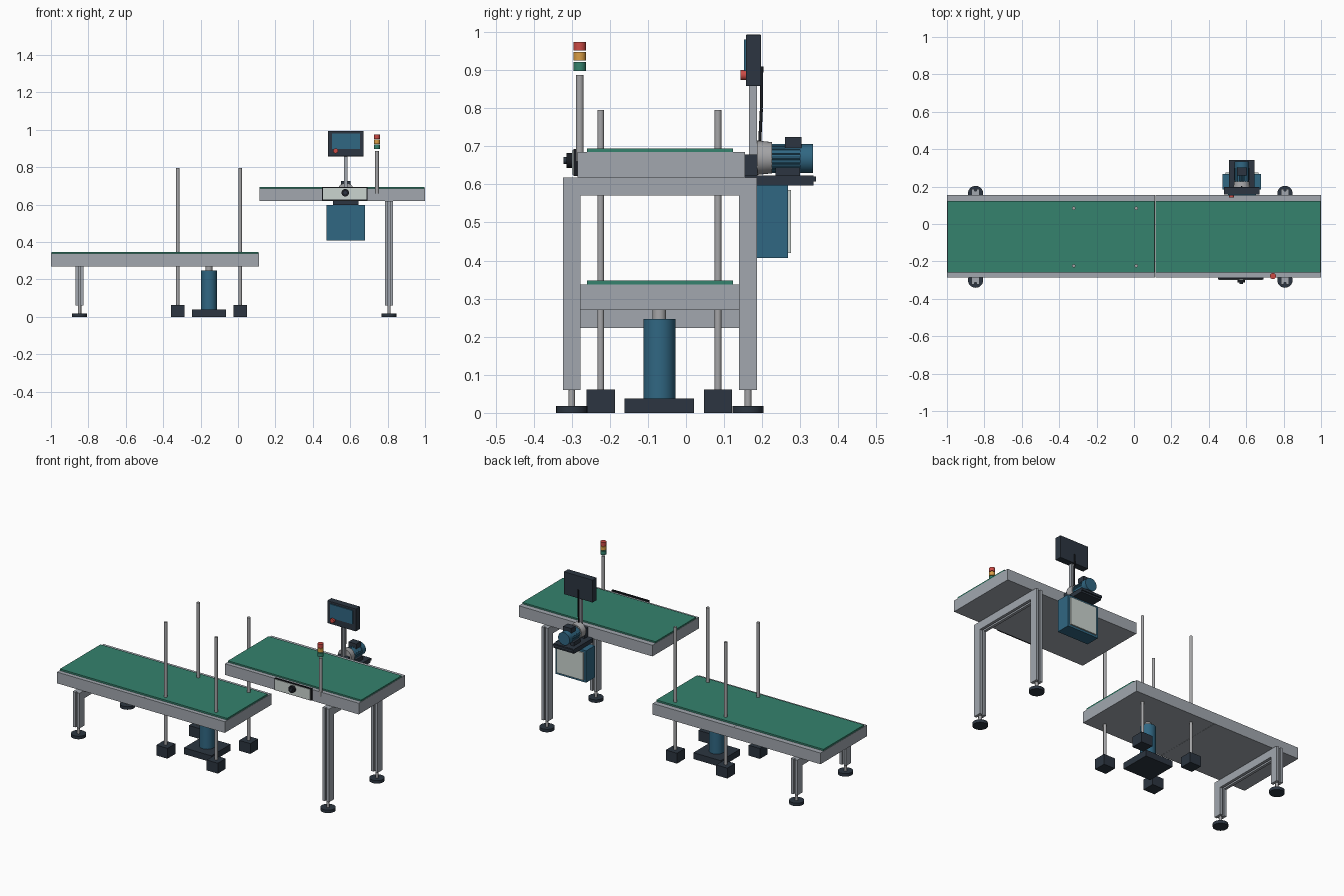
import bpy, bmesh, math
from mathutils import Vector

if "Cube" in bpy.data.objects:
    bpy.data.objects.remove(bpy.data.objects["Cube"])


def mat(name, rgb):
    m = bpy.data.materials.new(name)
    m.diffuse_color = (*rgb, 1)
    m.use_nodes = True
    m.node_tree.nodes["Principled BSDF"].inputs["Base Color"].default_value = m.diffuse_color
    return m


GREY = mat("aluminium grey", (0.36, 0.39, 0.43))
STEEL = mat("steel", (0.38, 0.38, 0.39))
DARK = mat("dark slate", (0.025, 0.036, 0.052))
BLACK = mat("black", (0.010, 0.012, 0.016))
BLUE = mat("machine blue", (0.030, 0.135, 0.225))
GREEN = mat("belt green", (0.035, 0.225, 0.155))
PALE = mat("pale panel", (0.60, 0.66, 0.63))
RED = mat("signal red", (0.60, 0.07, 0.06))
AMBER = mat("signal amber", (0.70, 0.34, 0.06))


def finish(name, bm, material, smooth=False):
    bmesh.ops.recalc_face_normals(bm, faces=bm.faces[:])
    me = bpy.data.meshes.new(name)
    bm.to_mesh(me)
    bm.free()
    me.materials.append(material)
    ob = bpy.data.objects.new(name, me)
    bpy.context.collection.objects.link(ob)
    if smooth:
        bpy.ops.object.select_all(action='DESELECT')
        ob.select_set(True)
        bpy.context.view_layer.objects.active = ob
        bpy.ops.object.shade_smooth_by_angle(angle=math.radians(35))
    return ob


def box(name, x, y, z, material, bevel=0):
    """Box from (min, max) pairs on each axis."""
    bm = bmesh.new()
    bmesh.ops.create_cube(bm, size=1)
    for v in bm.verts:
        v.co = [(r[0] + r[1]) / 2 + c * (r[1] - r[0]) for r, c in zip((x, y, z), v.co)]
    if bevel:
        bmesh.ops.bevel(bm, geom=bm.edges[:], offset=bevel, segments=2, affect='EDGES', profile=0.5)
    return finish(name, bm, material)


def rod(name, a, b, r, material, r2=None, sides=28):
    """Cylinder or cone between two points."""
    a, b = Vector(a), Vector(b)
    bm = bmesh.new()
    bmesh.ops.create_cone(bm, cap_ends=True, segments=sides, radius1=r,
                          radius2=r if r2 is None else r2, depth=(b - a).length)
    rot = (b - a).to_track_quat('Z', 'Y')
    for v in bm.verts:
        v.co = rot @ v.co + (a + b) / 2
    return finish(name, bm, material, True)


def slotted(name, a, b, across, w, d):
    """Extruded bar from a to b, width w along x, depth d along 'across', slot on both 'across' faces."""
    a, b, across = Vector(a), Vector(b), Vector(across)
    s, g = w * 0.12, d * 0.2
    half = [(-w / 2, -d / 2), (-s, -d / 2), (-s, -d / 2 + g), (s, -d / 2 + g), (s, -d / 2), (w / 2, -d / 2)]
    bm = bmesh.new()
    ring = [bm.verts.new(a + Vector((u, 0, 0)) + across * v)
            for u, v in half + [(-u, -v) for u, v in half]]
    face = bm.faces.new(ring)
    ext = bmesh.ops.extrude_face_region(bm, geom=[face])
    bmesh.ops.translate(bm, vec=b - a, verts=[e for e in ext["geom"] if isinstance(e, bmesh.types.BMVert)])
    return finish(name, bm, GREY)


Y0, Y1 = -0.285, 0.155          # conveyor bed sides
LEG_Y = (-0.30, 0.163)          # leg centre lines

# Conveyor beds and belts
for name, x0, x1, z in (("lower_bed_left", -1, -0.425, 0.27),
                        ("lower_bed_right", -0.424, 0.112, 0.27),
                        ("upper_bed", 0.114, 1, 0.618)):
    box(name, (x0, x1), (Y0, Y1), (z, z + 0.067), GREY)
box("lower_belt", (-0.998, 0.11), (-0.26, 0.124), (0.335, 0.347), GREEN)
box("upper_belt", (0.116, 0.998), (-0.26, 0.124), (0.683, 0.694), GREEN)

# Leg frames with levelling feet
for tag, x, top in (("lower", -0.847, 0.271), ("upper", 0.807, 0.618)):
    slotted(tag + "_cross_bar", (x, LEG_Y[0] + 0.0235, top - 0.024), (x, LEG_Y[1] - 0.0235, top - 0.024),
            (0, 0, 1), 0.043, 0.047)
    for y in LEG_Y:
        slotted(tag + "_leg", (x, y, 0.06), (x, y, top), (0, 1, 0), 0.043, 0.047)
        rod(tag + "_foot_stem", (x, y, 0.015), (x, y, 0.062), 0.009, STEEL)
        rod(tag + "_foot", (x, y, 0), (x, y, 0.018), 0.041, DARK)

# Guide rods on square blocks
for x in (-0.322, 0.012):
    for y in (-0.224, 0.084):
        box("guide_block", (x - 0.037, x + 0.037), (y - 0.037, y + 0.037), (0, 0.062), DARK)
        rod("guide_rod", (x, y, 0.06), (x, y, 0.795), 0.009, STEEL)

# Lift cylinder
LX, LY = -0.155, -0.07
box("lift_base", (LX - 0.091, LX + 0.091), (LY - 0.091, LY + 0.091), (0, 0.038), DARK)
rod("lift_cylinder", (LX, LY, 0.038), (LX, LY, 0.247), 0.042, BLUE, sides=40)
rod("lift_piston", (LX, LY, 0.245), (LX, LY, 0.272), 0.018, STEEL)

# Front control panel with knob
box("control_panel", (0.45, 0.692), (-0.296, -0.285), (0.622, 0.693), BLACK)
box("control_panel_face", (0.454, 0.688), (-0.299, -0.296), (0.626, 0.689), PALE)
rod("knob", (0.573, -0.298, 0.663), (0.573, -0.314, 0.663), 0.020, BLACK)
rod("knob_cap", (0.573, -0.313, 0.663), (0.573, -0.322, 0.663), 0.009, DARK)

# Signal tower
SX, SY = 0.743, -0.279
rod("signal_pole", (SX, SY, 0.66), (SX, SY, 0.887), 0.010, STEEL)
for name, z, m in (("green_lamp", 0.898, GREEN), ("amber_lamp", 0.925, AMBER), ("red_lamp", 0.951, RED)):
    rod(name, (SX, SY, z), (SX, SY, z + 0.023), 0.0165, m)

# Operator screen on a post
CX = 0.576
box("post_bracket", (CX - 0.035, CX + 0.035), (0.153, 0.188), (0.618, 0.679), DARK)
slotted("screen_post", (CX, 0.176, 0.66), (CX, 0.176, 0.87), (0, 1, 0), 0.020, 0.020)
box("screen_case", (0.481, 0.672), (0.157, 0.197), (0.858, 0.993), DARK, 0.002)
box("screen_glass", (0.502, 0.652), (0.152, 0.158), (0.898, 0.980), BLUE)
rod("stop_button", (0.522, 0.158, 0.887), (0.522, 0.143, 0.887), 0.013, RED)
for i, (p, q) in enumerate((((0.199, 0.91), (0.198, 0.80)), ((0.198, 0.80), (0.193, 0.70)))):
    rod("screen_cable", (CX, *p), (CX, *q), 0.004, BLACK, sides=12)

# Drive motor on its shelf
MZ = 0.668
box("motor_shelf", (CX - 0.068, CX + 0.068), (0.155, 0.335), (0.597, 0.623), DARK)
box("motor_shelf_lip", (CX - 0.068, CX + 0.068), (0.332, 0.342), (0.607, 0.621), DARK)
rod("gear_housing", (CX, 0.187, MZ + 0.002), (CX, 0.226, MZ + 0.002), 0.045, STEEL, 0.041, 32)
rod("motor_body", (CX, 0.225, MZ), (CX, 0.300, MZ), 0.034, BLUE, sides=32)
rod("motor_fan_cover", (CX, 0.300, MZ), (CX, 0.334, MZ), 0.038, BLUE, sides=32)
for i in range(16):             # cooling fins around the body
    t = i * math.tau / 16
    c, s = math.cos(t), math.sin(t)
    rod("cooling_fin", (CX + c * 0.034, 0.226, MZ + s * 0.034),
        (CX + c * 0.034, 0.302, MZ + s * 0.034), 0.004, BLUE, sides=4)
box("motor_terminal_box", (CX - 0.026, CX + 0.026), (0.26, 0.303), (0.695, 0.725), DARK)
for s in (-1, 1):
    box("motor_foot", (CX + s * 0.032 - 0.010, CX + s * 0.032 + 0.010), (0.235, 0.30), (0.622, 0.645), DARK)

# Electrical cabinet below the motor
box("cabinet", (0.474, 0.679), (0.184, 0.268), (0.407, 0.598), BLUE)
box("cabinet_door", (0.488, 0.665), (0.268, 0.276), (0.420, 0.585), PALE)
